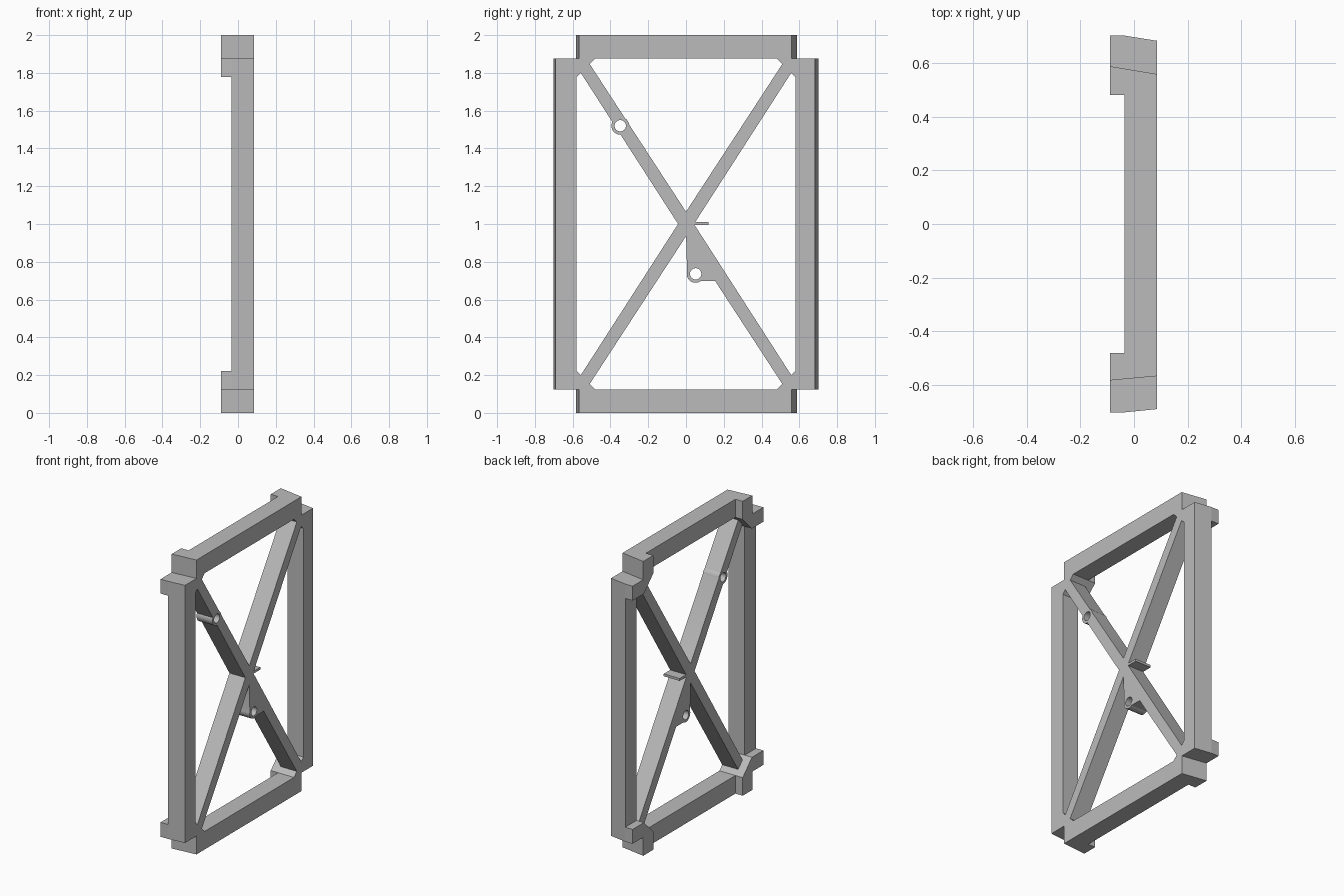
import bpy, bmesh, math

cube = bpy.data.objects.get("Cube")
if cube:
    bpy.data.objects.remove(cube, do_unlink=True)

BACK, PLATE, FACE = -0.09, -0.035, 0.085   # depth levels along x

grey = bpy.data.materials.new("plain grey")
grey.use_nodes = True
grey.diffuse_color = (0.5, 0.5, 0.5, 1)
grey.node_tree.nodes["Principled BSDF"].inputs["Base Color"].default_value = (0.5, 0.5, 0.5, 1)


def draft(co):
    """Slant the outer end faces slightly toward the front plane."""
    side = 1 if co.y > 0 else -1
    if abs(co.y) > 0.65:
        t = max(0, (co.x - PLATE) / (FACE - PLATE))
        co.y -= side * t * (0.019 if side > 0 else 0.012)
    elif abs(co.y) > 0.54 and abs(co.z - 1) > 0.87:
        t = (co.x - BACK) / (FACE - BACK)
        co.y = 0.588 - 0.029 * t if side > 0 else -0.583 + 0.016 * t


def prism(name, outline, x0, x1, slant=False):
    """Extrude a (y, z) outline along x."""
    bm = bmesh.new()
    cap = bm.faces.new([bm.verts.new((x0, y, z)) for y, z in outline])
    ext = bmesh.ops.extrude_face_region(bm, geom=[cap])["geom"]
    for v in ext:
        if isinstance(v, bmesh.types.BMVert):
            v.co.x = x1
    if slant:
        for v in bm.verts:
            draft(v.co)
    bmesh.ops.recalc_face_normals(bm, faces=bm.faces)
    mesh = bpy.data.meshes.new(name)
    bm.to_mesh(mesh)
    bm.free()
    mesh.materials.append(grey)
    ob = bpy.data.objects.new(name, mesh)
    bpy.context.collection.objects.link(ob)
    return ob


def circle(y, z, r, n=40):
    return [(y + r * math.cos(2 * math.pi * i / n), z + r * math.sin(2 * math.pi * i / n))
            for i in range(n)]


def combine(target, tool, operation):
    mod = target.modifiers.new(operation, 'BOOLEAN')
    mod.operation, mod.solver, mod.object = operation, 'EXACT', tool
    bpy.context.view_layer.objects.active = target
    bpy.ops.object.modifier_apply(modifier=mod.name)
    bpy.data.objects.remove(tool, do_unlink=True)


# Outer frame with stepped corners
quarter = [(0.58, 1.0), (0.58, 0.875), (0.702, 0.875)]
outline = [(y, 1 + z) for y, z in quarter]
outline += [(y, 1 - z) for y, z in reversed(quarter)]
outline += [(-y, 1 - z) for y, z in quarter]
outline += [(-y, 1 + z) for y, z in reversed(quarter)]
frame = prism("braced_frame", outline, PLATE, FACE, True)

# Four openings that leave the crossed braces
top = [(-0.48, 0.877), (0.48, 0.877), (0.51, 0.847), (0, 0.065), (-0.51, 0.847)]
side = [(0.58, -0.777), (0.58, 0.777), (0.557, 0.80), (0.042, 0), (0.557, -0.80)]
for s in (1, -1):
    for shape, fy, fz in ((top, 1, s), (side, s, 1)):
        cut = [(y * fy, 1 + z * fz) for y, z in shape]
        combine(frame, prism("opening", cut, -0.2, 0.2), 'DIFFERENCE')

# Web, bosses and centre tab
web = [(0, 0.95), (0.006, 0.74), (0.05, 0.697), (0.157, 0.697), (0.17, 0.72), (0.02, 0.97)]
tab = [(0.02, 0.994), (0.118, 0.994), (0.118, 1.01), (0.02, 1.01)]
bosses = [(-0.348, 1.52), (0.051, 0.736)]
for shape in [web, tab] + [circle(y, z, 0.047) for y, z in bosses]:
    combine(frame, prism("addition", shape, PLATE, FACE), 'UNION')
for y, z in bosses:
    combine(frame, prism("bore", circle(y, z, 0.03), -0.2, 0.2), 'DIFFERENCE')

bpy.ops.object.select_all(action='DESELECT')
frame.select_set(True)
bpy.context.view_layer.objects.active = frame
bpy.ops.object.shade_smooth_by_angle(angle=math.radians(20))

# Raised corner pads on the back
pad = [(0.48, 1.0), (0.58, 1.0), (0.58, 0.875), (0.702, 0.875),
       (0.702, 0.777), (0.58, 0.777), (0.48, 0.877)]
for sy, wide in ((1, "left"), (-1, "right")):
    for sz, high in ((1, "upper"), (-1, "lower")):
        prism(f"{high}_{'rear' if sy > 0 else 'front'}_corner_pad",
              [(y * sy, 1 + z * sz) for y, z in pad], BACK, PLATE, True)
